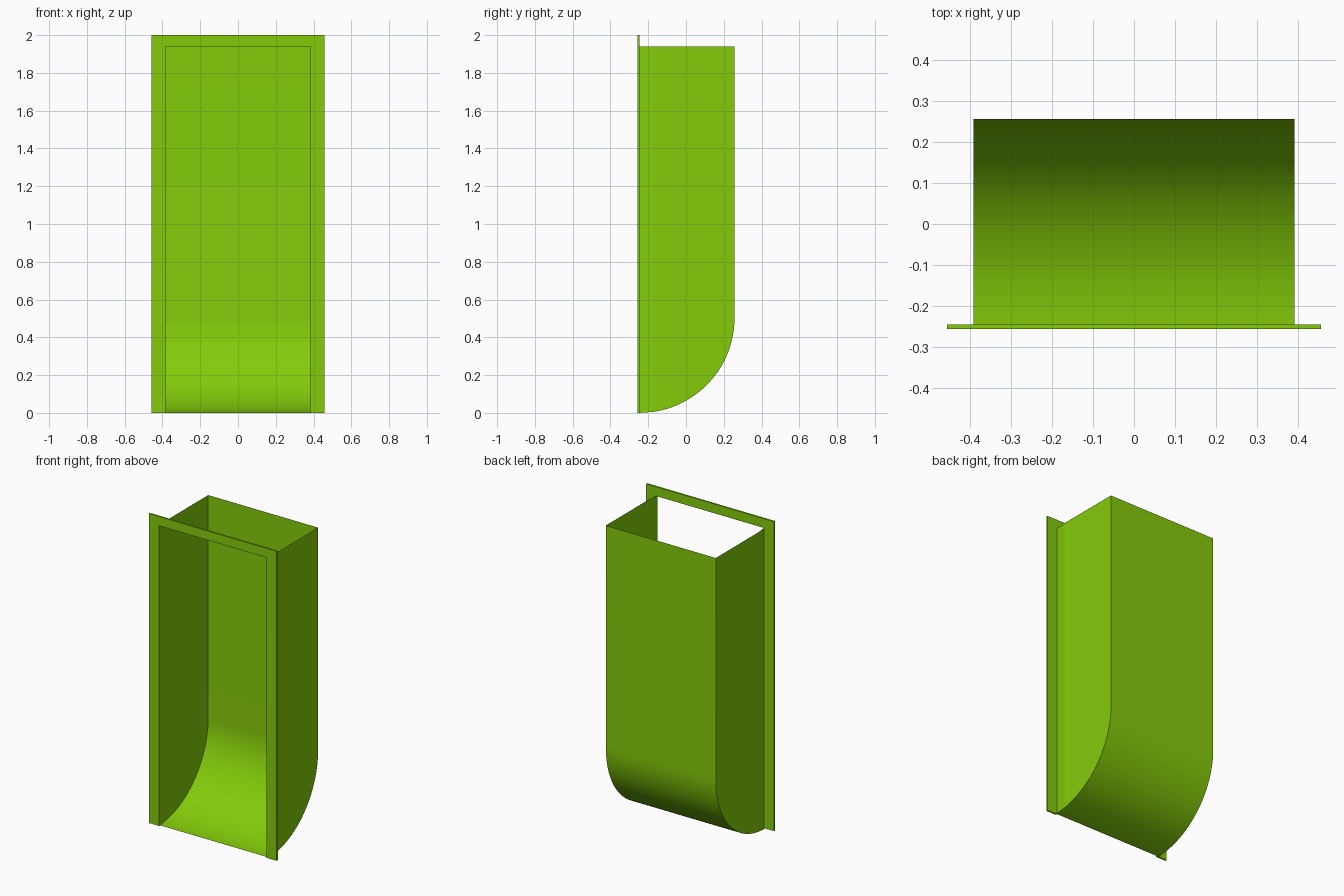
import bpy, bmesh, math

if "Cube" in bpy.data.objects:
    bpy.data.objects.remove(bpy.data.objects["Cube"])

green = bpy.data.materials.new("green")
green.diffuse_color = (0.23, 0.60, 0.003, 1)
green.use_nodes = True
green.node_tree.nodes["Principled BSDF"].inputs["Base Color"].default_value = green.diffuse_color

FRONT, FLANGE, SEAM, BACK = -0.257, -0.246, -0.17, 0.257
TOP, RADIUS = 1.94, 0.503


def make(name, polys, extrude=None):
    """Build flat polygons, optionally extruded into a solid."""
    bm = bmesh.new()
    for poly in polys:
        bm.faces.new([bm.verts.new(p) for p in poly])
    bmesh.ops.remove_doubles(bm, verts=bm.verts, dist=1e-5)
    if extrude:
        geom = bmesh.ops.extrude_face_region(bm, geom=bm.faces[:])["geom"]
        moved = [g for g in geom if isinstance(g, bmesh.types.BMVert)]
        bmesh.ops.translate(bm, verts=moved, vec=extrude)
        bmesh.ops.recalc_face_normals(bm, faces=bm.faces)
    mesh = bpy.data.meshes.new(name)
    bm.to_mesh(mesh)
    bm.free()
    mesh.materials.append(green)
    obj = bpy.data.objects.new(name, mesh)
    bpy.context.collection.objects.link(obj)
    return obj


# Curved floor profile (y, z), rising into the back panel
floor = [(FLANGE + RADIUS * math.sin(a), RADIUS * (1 - math.cos(a)))
         for a in (math.pi / 2 * i / 32 for i in range(33))]


def floor_z(y):
    return RADIUS - math.sqrt(RADIUS ** 2 - (y - FLANGE) ** 2)


# Front frame: an upside-down U, open at the bottom
make("front_frame", [[(x, FRONT, z) for x, z in (
    (-0.457, 0), (-0.457, 2), (0.457, 2), (0.457, 0),
    (0.385, 0), (0.385, TOP), (-0.385, TOP), (-0.385, 0))]],
    (0, FLANGE - FRONT, 0))

# Floor and back as one bent sheet
path = floor + [(BACK, TOP)]
sheet = make("curved_back", [
    [(-0.393, *a), (0.393, *a), (0.393, *b), (-0.393, *b)]
    for a, b in zip(path, path[1:])])
bpy.context.view_layer.objects.active = sheet
sheet.select_set(True)
bpy.ops.object.shade_smooth_by_angle()

# Side panels and the inset strips joining them to the frame
seam_z = floor_z(SEAM)
panel = [(SEAM, TOP), (SEAM, seam_z)] + [p for p in floor if p[0] > SEAM] + [(BACK, TOP)]
for side, s in (("left", -1), ("right", 1)):
    make(side + "_panel", [[(s * 0.393, y, z) for y, z in panel]])
    make(side + "_frame_strip", [[
        (s * 0.385, FLANGE, 0), (s * 0.393, SEAM, seam_z),
        (s * 0.393, SEAM, TOP), (s * 0.385, FLANGE, TOP)]])
